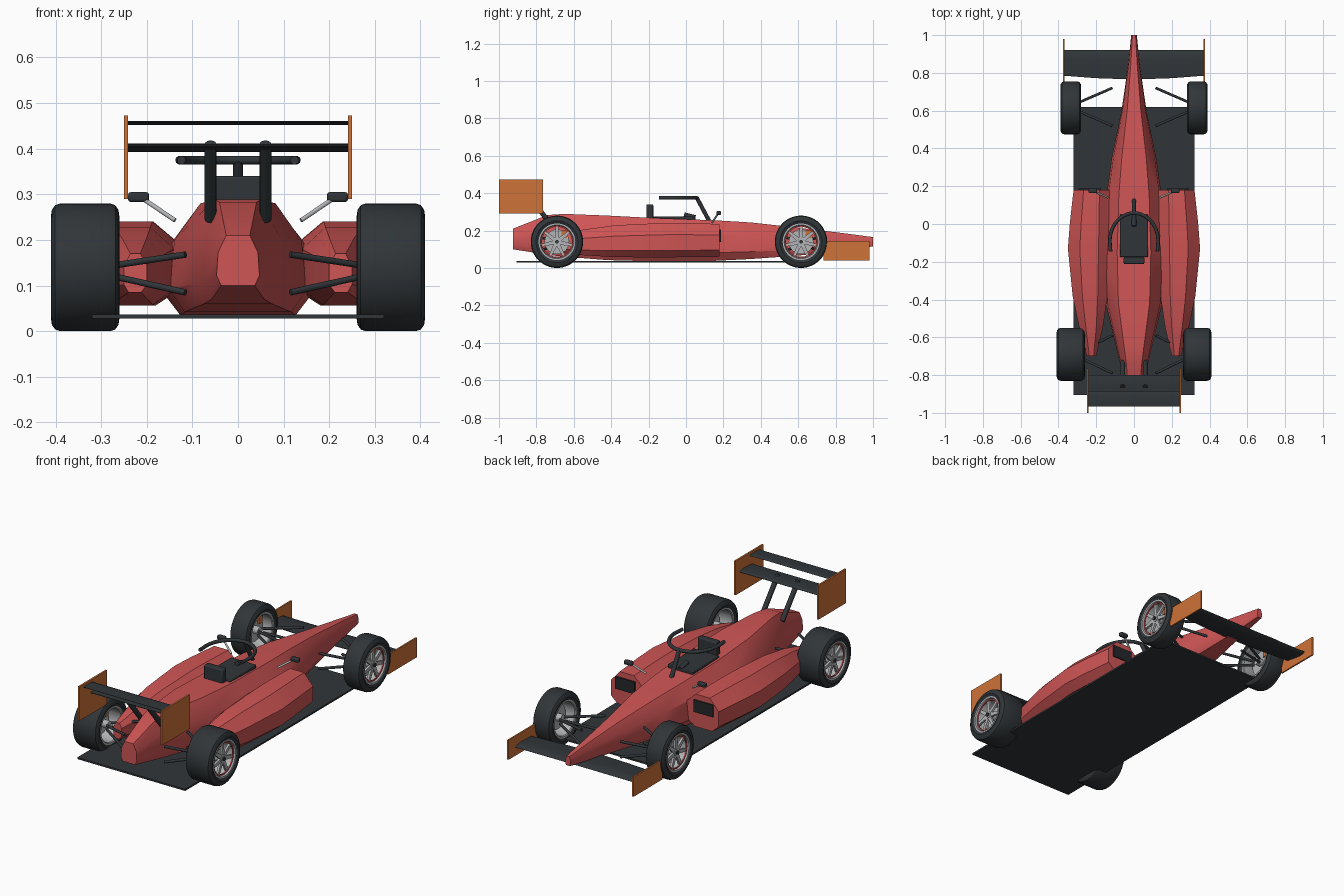
import bpy, math
from math import sin, cos, pi
from mathutils import Vector

if "Cube" in bpy.data.objects:
    bpy.data.objects.remove(bpy.data.objects["Cube"])


def material(name, rgb):
    m = bpy.data.materials.new(name)
    m.diffuse_color = (*rgb, 1)
    m.use_nodes = True
    m.node_tree.nodes["Principled BSDF"].inputs["Base Color"].default_value = m.diffuse_color
    return m


RED = material("red", (0.62, 0.09, 0.09))
DARK = material("dark", (0.03, 0.036, 0.04))
BLACK = material("black", (0.018, 0.02, 0.023))
ORANGE = material("orange", (0.62, 0.17, 0.04))
GREY = material("grey", (0.45, 0.46, 0.47))


def loft(name, rings, mat, mirror=False, loop=False, bevel=0):
    """Skin a list of equal point rings; capped unless looped."""
    n, k = len(rings[0]), len(rings)
    verts = [tuple(p) for r in rings for p in r]
    faces = [(i * n + j, i * n + (j + 1) % n,
              (i + 1) % k * n + (j + 1) % n, (i + 1) % k * n + j)
             for i in range(k if loop else k - 1) for j in range(n)]
    if not loop:
        faces += [tuple(range(n)), tuple(range((k - 1) * n, k * n))]
    return mesh(name, verts, faces, mat, mirror, bevel)


def mesh(name, verts, faces, mat, mirror=False, bevel=0):
    me = bpy.data.meshes.new(name)
    me.from_pydata(verts, [], faces)
    me.materials.append(mat)
    ob = bpy.data.objects.new(name, me)
    bpy.context.collection.objects.link(ob)
    bpy.ops.object.select_all(action='DESELECT')
    bpy.context.view_layer.objects.active = ob
    ob.select_set(True)
    bpy.ops.object.mode_set(mode='EDIT')
    bpy.ops.mesh.select_all(action='SELECT')
    bpy.ops.mesh.normals_make_consistent(inside=False)
    bpy.ops.object.mode_set(mode='OBJECT')
    bpy.ops.object.shade_smooth_by_angle(angle=math.radians(28))
    if bevel:
        b = ob.modifiers.new("bevel", 'BEVEL')
        b.width, b.segments = bevel, 2
    if mirror:
        ob.modifiers.new("mirror", 'MIRROR')
    return ob


def box(name, x, y, z, mat, mirror=False, bevel=0):
    rings = [[(x[0], v, z[0]), (x[1], v, z[0]), (x[1], v, z[1]), (x[0], v, z[1])] for v in y]
    return loft(name, rings, mat, mirror, bevel=bevel)


def tube(name, a, b, r, mat, mirror=True):
    a, b = Vector(a), Vector(b)
    q = (b - a).to_track_quat('Z', 'Y')
    circle = [q @ Vector((r * cos(i * pi / 6), r * sin(i * pi / 6), 0)) for i in range(12)]
    return loft(name, [[p + c for c in circle] for p in (a, b)], mat, mirror)


def lathe(name, profile, x, y, z, mat, n=48):
    """Revolve a closed (offset, radius) profile about a wheel axle."""
    rings = [[(x + o, y + r * cos(2 * pi * i / n), z + r * sin(2 * pi * i / n))
              for o, r in profile] for i in range(n)]
    return loft(name, rings, mat, True, loop=True)


def blade(x, lead, trail, z, thick, drop=0.0):
    """Airfoil ring in the y-z plane."""
    shape = [(0, 0), (.08, .35), (.3, .5), (.65, .3), (1, .06), (1, -.06), (.65, -.3), (.3, -.5), (.08, -.35)]
    return [(x, lead + (trail - lead) * u, z + v * thick + drop * (u - .5)) for u, v in shape]


# Main body: lofted eight-sided hull (y, half width, bottom, top)
hull = [(1.0, .015, .115, .165), (.85, .03, .095, .185), (.6, .066, .066, .215),
        (.35, .118, .048, .243), (.15, .146, .038, .255), (-.15, .162, .035, .266),
        (-.42, .15, .042, .28), (-.65, .095, .06, .289), (-.74, .074, .07, .283),
        (-.925, .047, .10, .21)]
half = [(.55, 1), (.93, .66), (1, .2), (.78, 0)]
section = half + [(-u, v) for u, v in reversed(half)]
loft("body", [[(u * w, y, b + v * (t - b)) for u, v in section] for y, w, b, t in hull], RED)

# Side pods (y, inner x, outer x, bottom, top)
pod = [(.18, .13, .32, .06, .235), (0, .125, .34, .058, .24), (-.13, .125, .35, .056, .24),
       (-.38, .14, .325, .058, .228), (-.55, .165, .29, .068, .205), (-.7, .2, .25, .085, .17)]
oct_shape = [(.25, 0), (.8, 0), (1, .2), (1, .66), (.72, 1), (.28, 1), (0, .72), (0, .2)]
loft("side_pod", [[(a + u * (b - a), y, c + v * (d - c)) for u, v in oct_shape]
                  for y, a, b, c, d in pod], RED, True)
box("pod_inlet", (.175, .29), (.17, .187), (.14, .205), BLACK, True)

# Floor
box("floor", (-.32, .32), (-.905, .62), (.028, .037), DARK)

# Cockpit and headrest
box("cockpit_tray", (-.075, .075), (-.175, .05), (.255, .276), DARK, bevel=.004)
box("headrest", (-.055, .055), (-.212, -.175), (.25, .34), DARK, bevel=.006)
tube("steering_column", (0, .05, .27), (0, -.01, .285), .012, DARK, False)

# Protective hoop over the cockpit, with its front pillar
cu = bpy.data.curves.new("cockpit_hoop", 'CURVE')
cu.dimensions = '3D'
cu.bevel_depth = .0095
cu.bevel_resolution = 3
cu.use_fill_caps = True
arc = [(.128 * cos(pi * i / 20), -.09 + .148 * sin(pi * i / 20)) for i in range(21)]
paths = [[(.124, -.145)] + arc + [(-.124, -.145)]]
for path in paths:
    sp = cu.splines.new('POLY')
    sp.points.add(len(path) - 1)
    for p, (x, y) in zip(sp.points, path):
        p.co = (x, y, .375, 1)
    sp.use_smooth = True
cu.materials.append(DARK)
bpy.context.collection.objects.link(bpy.data.objects.new("cockpit_hoop", cu))
tube("hoop_pillar", (0, .058, .375), (0, .13, .24), .011, DARK, False)

# Mirrors
box("side_mirror", (.195, .241), (.163, .187), (.283, .305), DARK, True, bevel=.006)
tube("mirror_stalk", (.205, .17, .288), (.138, .14, .243), .005, GREY)

# Front wing and end plates
loft("front_wing", [blade(x, .92, t, .088, .022, .008)
                    for x, t in ((-.37, .785), (-.2, .772), (0, .765), (.2, .772), (.37, .785))], DARK)
box("front_end_plate", (.367, .375), (.735, .98), (.04, .145), ORANGE, True)

# Rear wing, end plates and struts
loft("rear_wing_main", [blade(x, -.80, -.905, .403, .018, .004) for x in (-.245, .245)], DARK)
loft("rear_wing_flap", [blade(x, -.885, -.967, .457, .009, .002) for x in (-.245, .245)], DARK)
box("rear_end_plate", (.241, .25), (-1, -.765), (.29, .473), ORANGE, True)
tube("wing_strut", (.06, -.73, .245), (.06, -.865, .41), .013, DARK)

# Suspension arms: two wishbones per wheel
for end, y, hub_x in (("front", .62, .30), ("rear", -.69, .28)):
    for level, z_in, z_out in (("upper", .168, .143), ("lower", .085, .122)):
        for tag, d in (("a", .1), ("b", -.1)):
            tube(f"{end}_{level}_arm_{tag}", (.115, y + d, z_in), (hub_x, y + d * .2, z_out), .007, DARK)

# Wheels
for end, y, h in (("front", .615, .055), ("rear", -.69, .075)):
    x, z = .335, .14
    side = [(h - .008, .096), (h, .112), (h - .002, .126), (h - .009, .136), (h - .02, .14)]
    lathe(f"{end}_tyre", side + [(-o, r) for o, r in reversed(side)], x, y, z, DARK)
    lathe(f"{end}_rim", [(h - .005, .098), (h - .005, .09), (h - .016, .086), (.01 - h, .086),
                         (.006 - h, .09), (.006 - h, .098)], x, y, z, GREY)
    lathe(f"{end}_rim_stripe", [(h - .012, .086), (h - .012, .08), (h - .018, .08), (h - .018, .087)],
          x, y, z, RED)
    # Seven tapered spokes in one mesh
    verts, faces = [], []
    for k in range(7):
        a = 2 * pi * k / 7 + pi / 2
        for o in (h - .015, h - .027):
            for r, w in ((.015, .011), (.087, .007)):
                for s in (-w, w):
                    verts.append((x + o, y + r * cos(a) - s * sin(a), z + r * sin(a) + s * cos(a)))
        faces += [tuple(8 * k + i for i in f) for f in
                  ((0, 1, 3, 2), (4, 6, 7, 5), (0, 2, 6, 4), (1, 5, 7, 3), (2, 3, 7, 6), (0, 4, 5, 1))]
    mesh(f"{end}_spokes", verts, faces, GREY, True)
    tube(f"{end}_hub", (x - h + .02, y, z), (x + h - .012, y, z), .02, GREY)
    tube(f"{end}_wheel_nut", (x, y, z), (x + h - .006, y, z), .01, DARK)
    lathe(f"{end}_brake_disc", [(-.004, .018), (.004, .018), (.004, .066), (-.004, .066)], x, y, z, GREY, 32)
    box(f"{end}_caliper", (x - .012, x + .012), (y + .025, y + .055), (z + .02, z + .06), ORANGE, True)
